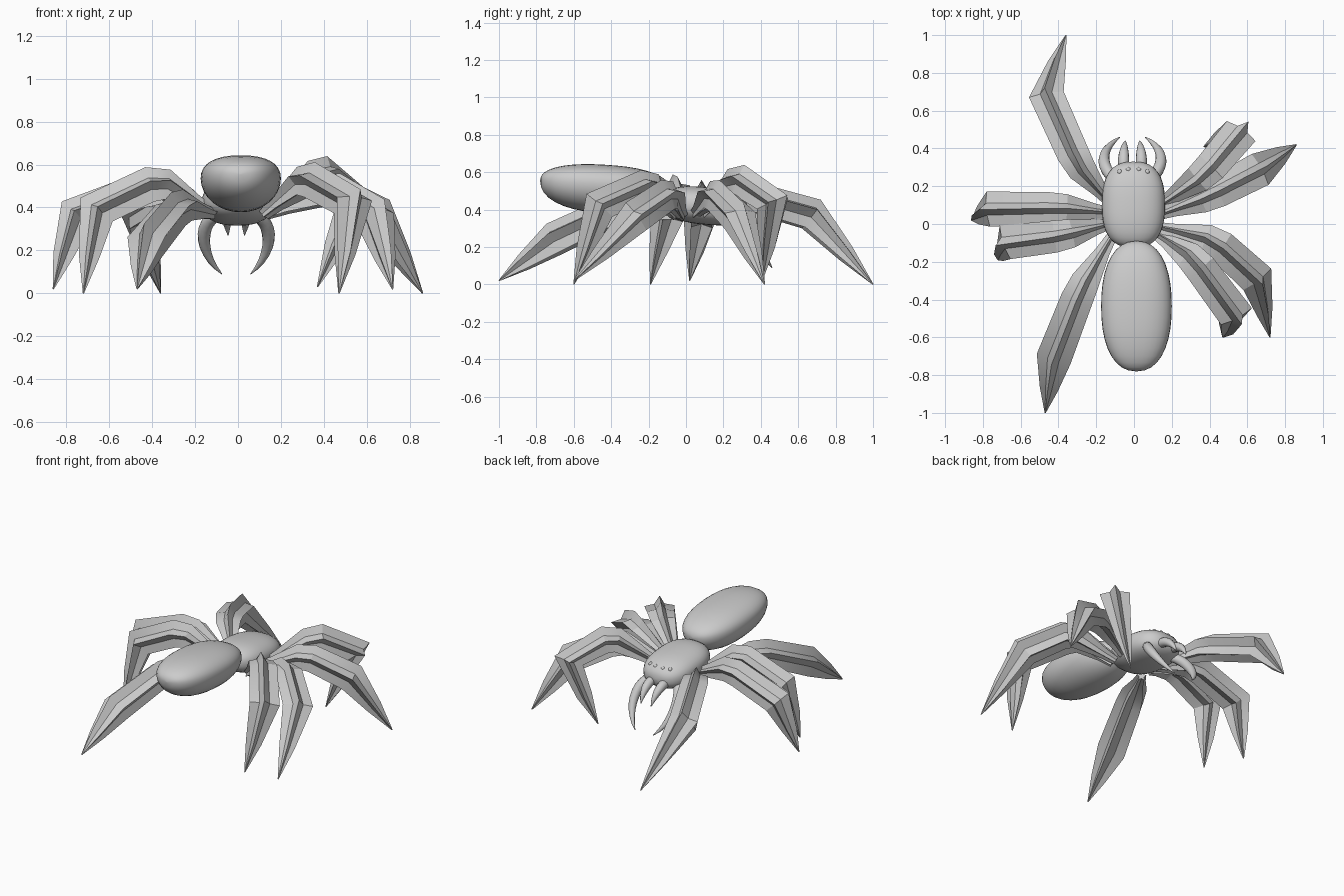
import bpy, bmesh, math
from mathutils import Vector

if "Cube" in bpy.data.objects:
    bpy.data.objects.remove(bpy.data.objects["Cube"])

def skin(name, rings, angle=35):
    """Bridge equal-length closed rings and cap both ends."""
    bm = bmesh.new()
    vs = [[bm.verts.new(p) for p in r] for r in rings]
    n = len(vs[0])
    for a, b in zip(vs, vs[1:]):
        for i in range(n):
            j = (i + 1) % n
            bm.faces.new((a[i], a[j], b[j], b[i]))
    bm.faces.new(vs[0])
    bm.faces.new(vs[-1])
    bmesh.ops.recalc_face_normals(bm, faces=bm.faces)
    me = bpy.data.meshes.new(name)
    bm.to_mesh(me)
    bm.free()
    ob = bpy.data.objects.new(name, me)
    bpy.context.collection.objects.link(ob)
    bpy.context.view_layer.objects.active = ob
    ob.select_set(True)
    bpy.ops.object.shade_smooth_by_angle(angle=math.radians(angle))
    ob.select_set(False)
    return ob

def tube(name, path, radii, star=None, sides=12, angle=35):
    """Sweep a round or star section along a path, mitred at bends."""
    pts = [Vector(p) for p in path]
    n = star[0] * 2 if star else sides
    h = pts[-1] - pts[0]
    # side direction stays horizontal across the whole limb
    side = Vector((h.y, -h.x, 0)).normalized() if star else Vector((1, 0, 0))
    rings = []
    for k, p in enumerate(pts):
        t_in = (p - pts[max(k - 1, 0)]).normalized()
        t_out = (pts[min(k + 1, len(pts) - 1)] - p).normalized()
        t = (t_in + t_out).normalized()
        s = (side - t * side.dot(t)).normalized()
        u = s.cross(t)
        ring = []
        for i in range(n):
            a = 2 * math.pi * i / n + math.pi / 2
            r = radii[k] * (star[1] if star and i % 2 else 1)
            ring.append(p + (s * math.cos(a) + u * math.sin(a)) * r)
        rings.append(ring)
    return skin(name, rings, angle)

def blob(name, cx, sections, n=32, e_top=0.85, e_low=0.85):
    """Body from cross-sections (y, mid z, half width, up, down)."""
    rings = []
    for y, z, rx, up, dn in sections:
        r = []
        for i in range(n):
            a = 2 * math.pi * i / n
            c, s = math.cos(a), math.sin(a)
            e = e_top if s > 0 else e_low
            r.append((cx + rx * math.copysign(abs(c) ** e, c), y,
                      z + (up if s > 0 else dn) * math.copysign(abs(s) ** e, s)))
        rings.append(r)
    return skin(name, rings, 60)

def ellipse_sections(y0, y1, width, zc, up, dn, power, tilt=0, n=18):
    out = []
    for k in range(n + 1):
        u = -math.cos(math.pi * k / n)
        f = max(1 - abs(u) ** power, 0) ** (1 / power)
        f = max(f, 0.02)
        out.append(((y0 + y1) / 2 + u * (y1 - y0) / 2, zc + tilt * u,
                    width * f, up * f, dn * f))
    return out

# body
blob("abdomen", 0.013, ellipse_sections(-0.78, -0.09, 0.187, 0.535, 0.105, 0.155, 2.3, -0.02), e_low=1.0)
blob("cephalothorax", -0.003, ellipse_sections(-0.125, 0.33, 0.167, 0.42, 0.1, 0.1, 2.6, -0.02))

# eyes
for i, x in enumerate((-0.075, -0.03, 0.025, 0.07)):
    y = 0.275 if i in (0, 3) else 0.287
    bpy.ops.mesh.primitive_uv_sphere_add(segments=12, ring_count=8, radius=0.014, location=(x, y, 0.464))
    bpy.context.object.name = f"eye_{i + 1}"
    bpy.ops.object.shade_smooth()

# curved feelers and short jaws
def bez(a, b, c, d, n=10):
    a, b, c, d = map(Vector, (a, b, c, d))
    return [a * (1-t)**3 + b * 3*t*(1-t)**2 + c * 3*t*t*(1-t) + d * t**3
            for t in (k / n for k in range(n + 1))]

for s, side in ((-1, "left"), (1, "right")):
    x = lambda v: -0.008 + s * v
    rad = [0.03, 0.03, 0.031, 0.031, 0.03, 0.028, 0.025, 0.021, 0.016, 0.01, 0.002]
    tube(f"feeler_{side}", bez((x(0.10), 0.24, 0.36), (x(0.17), 0.31, 0.32),
                               (x(0.175), 0.39, 0.19), (x(0.067), 0.46, 0.09)), rad)
    tube(f"jaw_{side}", bez((x(0.045), 0.27, 0.38), (x(0.05), 0.35, 0.38),
                            (x(0.045), 0.4, 0.35), (x(0.038), 0.44, 0.27)),
         [r * 0.95 for r in rad])

# legs: root, first bend, knee, tip
legs = {
    "right_leg_1": ((0.13, 0.10, 0.38), (0.38, 0.27, 0.57), (0.55, 0.47, 0.44), (0.37, 0.41, 0.03)),
    "right_leg_2": ((0.13, 0.05, 0.38), (0.40, 0.15, 0.49), (0.65, 0.28, 0.36), (0.86, 0.42, 0.0)),
    "right_leg_3": ((0.13, -0.02, 0.37), (0.43, -0.09, 0.49), (0.64, -0.28, 0.36), (0.72, -0.60, 0.02)),
    "right_leg_4": ((0.12, -0.06, 0.37), (0.32, -0.19, 0.54), (0.53, -0.47, 0.42), (0.47, -0.60, 0.0)),
    "left_leg_1": ((-0.13, 0.12, 0.38), (-0.30, 0.32, 0.47), (-0.46, 0.67, 0.37), (-0.36, 1.0, 0.0)),
    "left_leg_2": ((-0.13, 0.06, 0.38), (-0.40, 0.085, 0.49), (-0.75, 0.08, 0.36), (-0.86, 0.02, 0.02)),
    "left_leg_3": ((-0.13, 0.0, 0.38), (-0.37, -0.06, 0.52), (-0.66, -0.09, 0.385), (-0.72, -0.19, 0.0)),
    "left_leg_4": ((-0.12, -0.07, 0.37), (-0.28, -0.34, 0.41), (-0.42, -0.70, 0.24), (-0.47, -1.0, 0.02)),
}
for name, pts in legs.items():
    a, b, c, d = map(Vector, pts)
    path = [a, a.lerp(b, 0.3), a.lerp(b, 0.85), b.lerp(c, 0.15),
            c, c.lerp(d, 0.55), d]
    tube(name, path, [0.03, 0.042, 0.08, 0.09, 0.098, 0.052, 0.003], star=(5, 0.55), angle=25)
